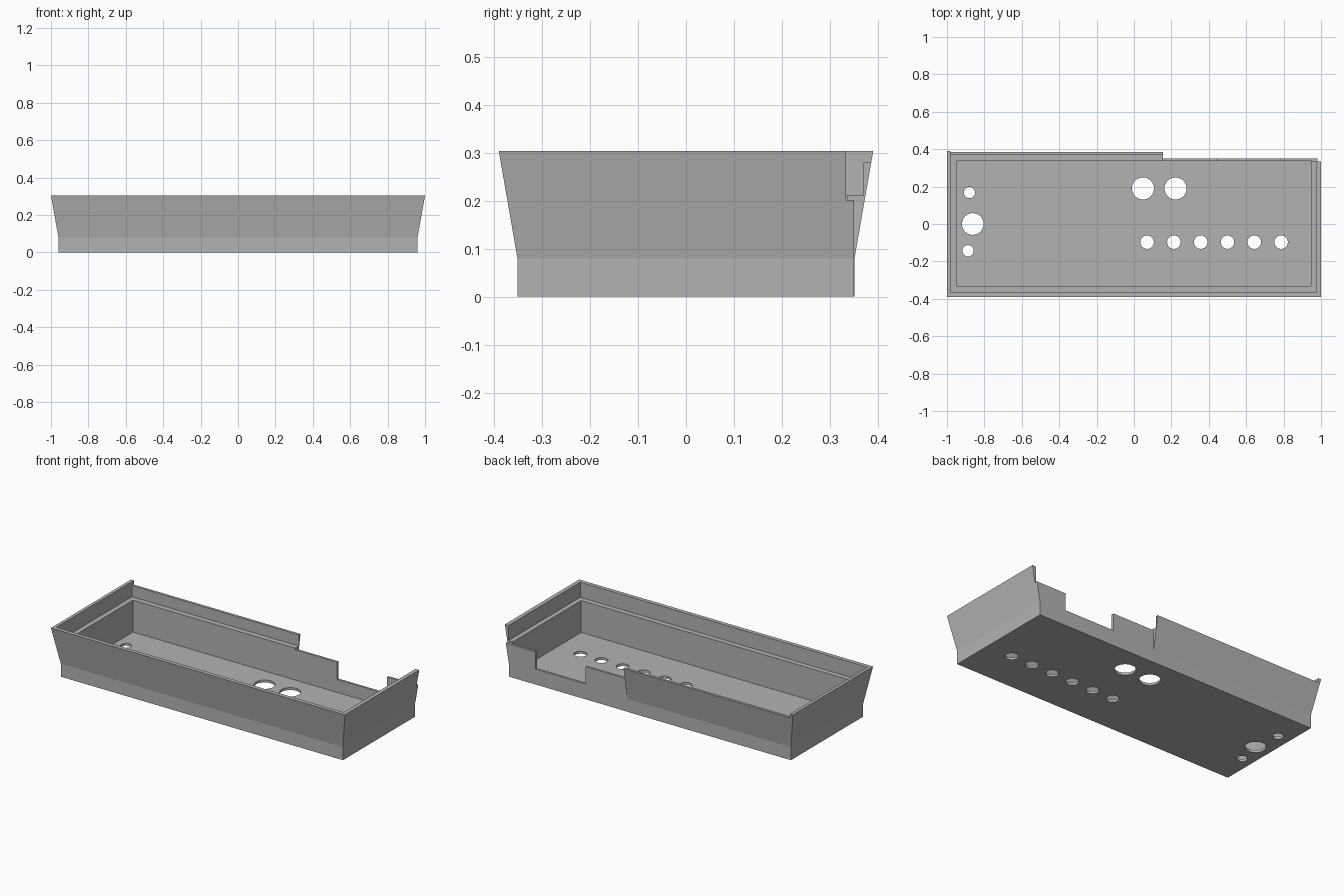
import bpy
import bmesh

default = bpy.data.objects.get("Cube")
if default:
    bpy.data.objects.remove(default, do_unlink=True)

grey = bpy.data.materials.new("plain_grey")
grey.use_nodes = True
colour = (0.45, 0.45, 0.45, 1)
grey.diffuse_color = colour
grey.node_tree.nodes["Principled BSDF"].inputs["Base Color"].default_value = colour


def make_object(name, bm):
    bmesh.ops.recalc_face_normals(bm, faces=bm.faces)
    mesh = bpy.data.meshes.new(name)
    bm.to_mesh(mesh)
    bm.free()
    mesh.materials.append(grey)
    obj = bpy.data.objects.new(name, mesh)
    bpy.context.scene.collection.objects.link(obj)
    return obj


def box(x0, x1, y0, y1, z0, z1):
    bm = bmesh.new()
    for v in bmesh.ops.create_cube(bm, size=1)["verts"]:
        v.co = (x1 if v.co.x > 0 else x0,
                y1 if v.co.y > 0 else y0,
                z1 if v.co.z > 0 else z0)
    return make_object("notch_cutter", bm)


def hole(x, y, radius):
    bm = bmesh.new()
    bmesh.ops.create_cone(bm, cap_ends=True, segments=40, radius1=radius,
                          radius2=radius, depth=0.1)
    bmesh.ops.translate(bm, verts=bm.verts, vec=(x, y, 0))
    return make_object("hole_cutter", bm)


# Tray shell: rectangular rings (x0, x1, y0, y1, z) from base, over the rim, to the floor
rings = [
    (-0.96, 0.96, -0.351, 0.351, 0),
    (-0.96, 0.96, -0.351, 0.351, 0.08),
    (-1, 1, -0.39, 0.39, 0.304),
    (-0.98, 0.975, -0.365, 0.37, 0.304),
    (-0.98, 0.975, -0.365, 0.37, 0.211),
    (-0.95, 0.946, -0.332, 0.336, 0.211),
    (-0.95, 0.946, -0.332, 0.336, 0.015),
]
bm = bmesh.new()
loops = [[bm.verts.new((x, y, z)) for x, y in ((a, c), (b, c), (b, d), (a, d))]
         for a, b, c, d, z in rings]
for low, high in zip(loops, loops[1:]):
    for i in range(4):
        j = (i + 1) % 4
        bm.faces.new((low[i], low[j], high[j], high[i]))
bm.faces.new(loops[0])
bm.faces.new(loops[-1])
shell = make_object("tray_shell", bm)

# Back wall openings: flat panel, lowered top, connector slot, lowered rim
cutters = [
    box(0.155, 1.1, 0.35, 0.6, -0.1, 0.5),
    box(0.155, 1.1, 0.333, 0.6, 0.201, 0.5),
    box(0.44, 0.78, 0.3, 0.6, 0.095, 0.5),
    box(-0.98, 0.2, 0.36, 0.6, 0.28, 0.5),
]

# Floor holes: a row of six, a large pair, and a trio at the end
cutters += [hole(0.07 + 0.1433 * i, -0.097, 0.036) for i in range(6)]
cutters += [hole(x, 0.19, 0.059) for x in (0.048, 0.222)]
cutters += [hole(-0.862, 0, 0.058), hole(-0.88, 0.168, 0.03), hole(-0.887, -0.143, 0.03)]

for cutter in cutters:
    mod = shell.modifiers.new("cut", "BOOLEAN")
    mod.operation = "DIFFERENCE"
    mod.solver = "EXACT"
    mod.object = cutter

# Bake the cuts and drop the cutters
bpy.context.view_layer.update()
graph = bpy.context.evaluated_depsgraph_get()
result = bpy.data.meshes.new_from_object(shell.evaluated_get(graph))
shell.modifiers.clear()
shell.data = result
for cutter in cutters:
    bpy.data.objects.remove(cutter, do_unlink=True)
